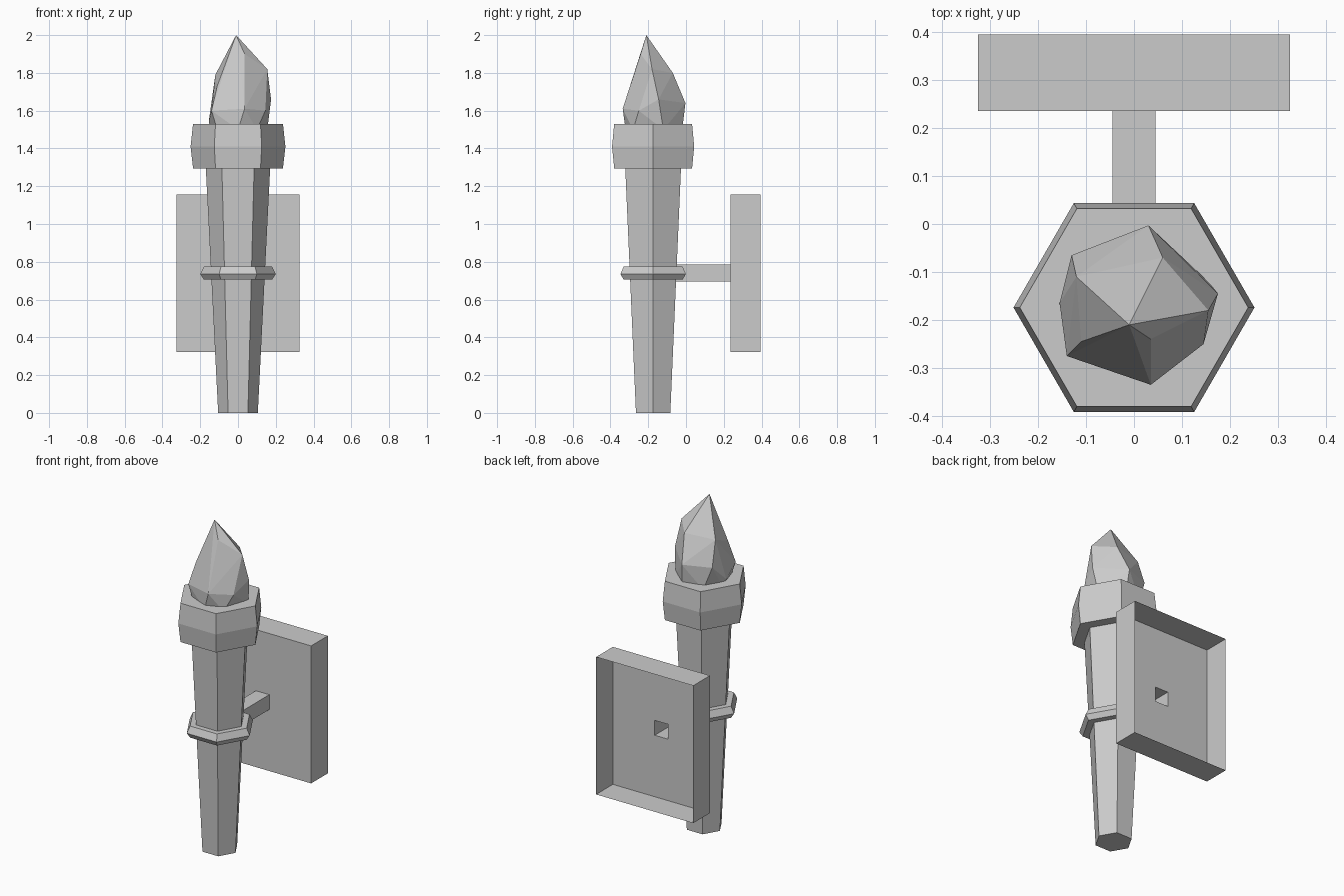
import bpy, bmesh
from math import cos, sin, pi

if "Cube" in bpy.data.objects:
    bpy.data.objects.remove(bpy.data.objects["Cube"])

CY = -0.174  # y of the torch axis


def finish(name, bm, recalc=True):
    if recalc:
        bmesh.ops.recalc_face_normals(bm, faces=bm.faces)
    mesh = bpy.data.meshes.new(name)
    bm.to_mesh(mesh)
    bm.free()
    obj = bpy.data.objects.new(name, mesh)
    bpy.context.collection.objects.link(obj)
    return obj


def hex_lathe(name, profile):
    """Closed six-sided solid from (radius, z) pairs."""
    bm = bmesh.new()
    rings = [[bm.verts.new((r * cos(i * pi / 3), CY + r * sin(i * pi / 3), z))
              for i in range(6)] for r, z in profile]
    for a, b in zip(rings, rings[1:]):
        for i in range(6):
            j = (i + 1) % 6
            bm.faces.new((a[i], a[j], b[j], b[i]))
    bm.faces.new(rings[0][::-1])
    bm.faces.new(rings[-1])
    return finish(name, bm)


def rect(bm, hx, z0, z1, y):
    return [bm.verts.new(p) for p in
            ((-hx, y, z0), (hx, y, z0), (hx, y, z1), (-hx, y, z1))]


def bridge(bm, a, b):
    for i in range(4):
        j = (i + 1) % 4
        bm.faces.new((a[i], a[j], b[j], b[i]))


# Torch body
hex_lathe("handle", [(0.105, 0), (0.171, 1.31)])
hex_lathe("middle_band", [(0.18, 0.705), (0.2, 0.735), (0.18, 0.775)])
hex_lathe("rim", [(0.238, 1.295), (0.251, 1.41), (0.238, 1.53)])

# Wall plate open at the back, with a hollow arm running to the handle
bm = bmesh.new()
arm_front = rect(bm, 0.045, 0.695, 0.785, -0.058)
arm_back = rect(bm, 0.045, 0.695, 0.785, 0.235)
plate_front = rect(bm, 0.325, 0.323, 1.155, 0.235)
plate_back = rect(bm, 0.325, 0.323, 1.155, 0.395)
bridge(bm, arm_front, arm_back)
bridge(bm, arm_back, plate_front)
bridge(bm, plate_front, plate_back)
finish("wall_bracket", bm, recalc=False)

# Faceted flame: hull of its corner points
flame_points = [
    (-0.01, -0.21, 2.0), (0.035, -0.24, 1.90), (0.155, -0.18, 1.82),
    (0.06, -0.07, 1.80), (-0.12, -0.11, 1.79), (-0.11, -0.245, 1.73),
    (0.175, -0.145, 1.66), (0.03, -0.003, 1.64), (-0.13, -0.065, 1.64),
    (0.035, -0.335, 1.61), (-0.14, -0.275, 1.60), (0.145, -0.25, 1.60),
    (-0.155, -0.165, 1.54)]
base = [(0.155, -0.12), (0.1, -0.28), (0.0, -0.32), (-0.11, -0.27),
        (-0.14, -0.15), (-0.08, -0.05), (0.04, -0.02)]
bm = bmesh.new()
for p in flame_points + [(x, y, 1.5) for x, y in base]:
    bm.verts.new(p)
hull = bmesh.ops.convex_hull(bm, input=bm.verts)
bmesh.ops.delete(bm, geom=[v for v in bm.verts if not v.link_faces], context='VERTS')
finish("flame", bm)
